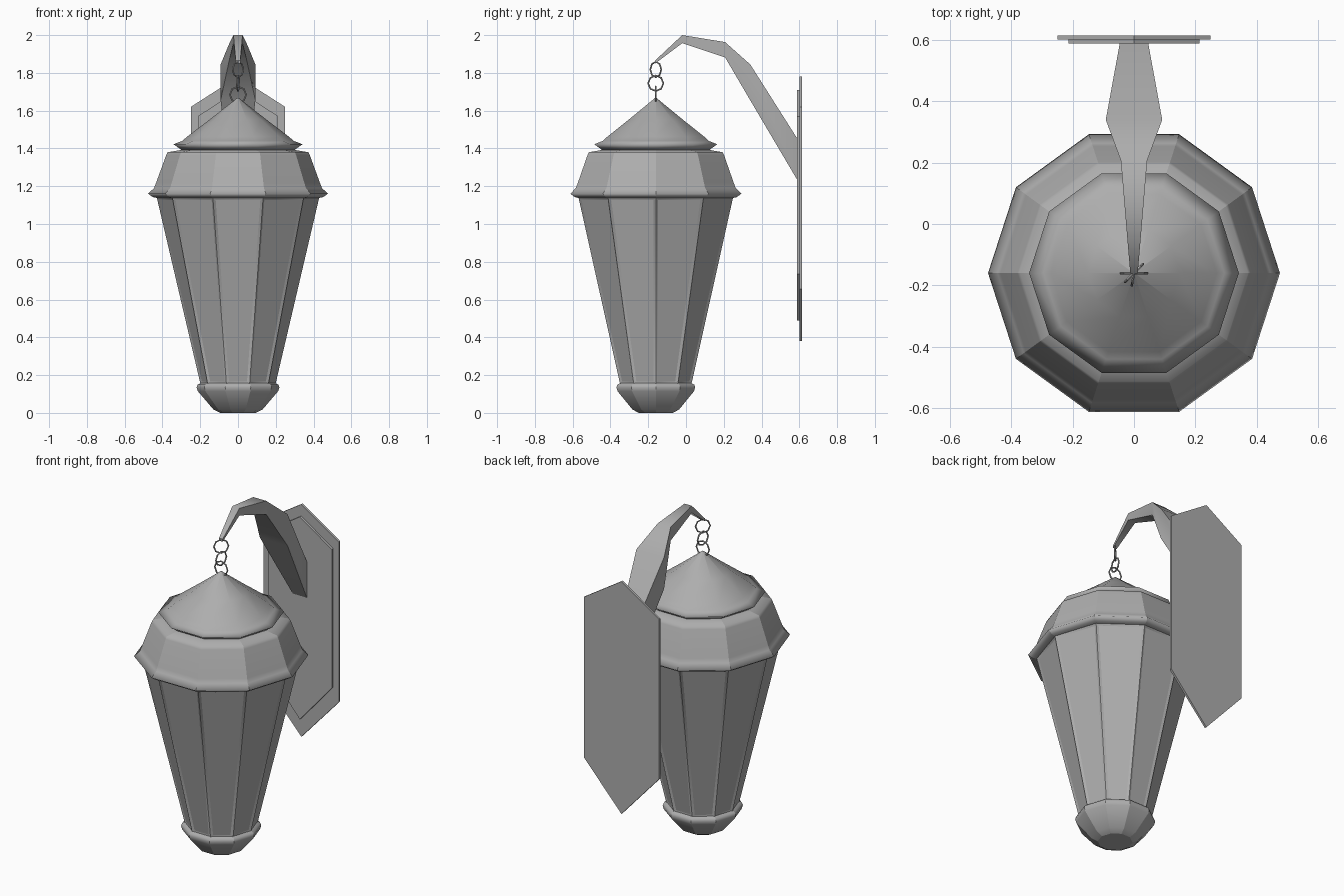
import bpy, bmesh, math

if "Cube" in bpy.data.objects:
    bpy.data.objects.remove(bpy.data.objects["Cube"])

CY = -0.16   # lantern axis in y
N = 10       # lantern sides

# Dark grey metal
metal = bpy.data.materials.new("dark_grey")
metal.diffuse_color = (0.42, 0.42, 0.42, 1)
metal.use_nodes = True
metal.node_tree.nodes["Principled BSDF"].inputs["Base Color"].default_value = metal.diffuse_color


def finish(name, bm, smooth=True):
    bmesh.ops.recalc_face_normals(bm, faces=bm.faces)
    for f in bm.faces:
        f.smooth = smooth
    me = bpy.data.meshes.new(name)
    bm.to_mesh(me)
    bm.free()
    me.materials.append(metal)
    ob = bpy.data.objects.new(name, me)
    bpy.context.collection.objects.link(ob)
    return ob


def loft(bm, rings, sharp=True):
    """Bridge point rings and cap the ends; long edges and caps may be sharp."""
    vs = [[bm.verts.new(p) for p in r] for r in rings]
    n = len(vs[0])
    sides = [bm.faces.new((a[i], a[(i + 1) % n], b[(i + 1) % n], b[i]))
             for a, b in zip(vs, vs[1:]) for i in range(n)]
    caps = [bm.faces.new(vs[0][::-1]), bm.faces.new(vs[-1])]
    for cap in caps:
        for e in cap.edges:
            e.smooth = False
    if sharp:
        for a, b in zip(vs, vs[1:]):
            for p, q in zip(a, b):
                bm.edges.get((p, q)).smooth = False
    return sides


def decagon(r, z):
    return [(r * math.cos(2 * math.pi * i / N), CY + r * math.sin(2 * math.pi * i / N), z)
            for i in range(N)]


def turned(name, profile, sharp=True):
    bm = bmesh.new()
    loft(bm, [decagon(r, z) for r, z in profile], sharp)
    return finish(name, bm)


# Lantern base cup, eaves and conical roof
turned("base_cup", [(0.095, 0), (0.13, 0.018), (0.213, 0.115), (0.219, 0.135),
                    (0.214, 0.15), (0.19, 0.16)])
turned("eaves", [(0.43, 1.138), (0.45, 1.142), (0.476, 1.16), (0.445, 1.19), (0.435, 1.215),
                 (0.38, 1.365), (0.372, 1.38), (0.30, 1.392)])
turned("roof_cone", [(0.29, 1.385), (0.31, 1.40), (0.342, 1.422), (0.295, 1.44),
                     (0.27, 1.462), (0.15, 1.553), (0.003, 1.668)], sharp=False)

# Tapered body with slightly recessed panes
bm = bmesh.new()
panes = loft(bm, [decagon(0.198, 0.15), decagon(0.43, 1.14)])
bmesh.ops.recalc_face_normals(bm, faces=bm.faces)
bmesh.ops.inset_individual(bm, faces=panes, thickness=0.02, depth=-0.006)
finish("lantern_body", bm)

# Chain links, each turned about z
for k, (z, r, turn) in enumerate([(1.685, 0.043, 0), (1.745, 0.041, 80), (1.818, 0.041, 45)]):
    bpy.ops.mesh.primitive_torus_add(major_segments=8, minor_segments=6, major_radius=r,
                                     minor_radius=0.0045, location=(0, CY, z),
                                     rotation=(math.pi / 2, 0, math.radians(turn)))
    bpy.context.object.name = f"chain_link_{k + 1}"
    bpy.context.object.data.materials.append(metal)

# Curved arm: y, top z, bottom z, half width
sections = [(-0.163, 1.866, 1.85, 0.012), (-0.02, 2.0, 1.957, 0.024), (0.207, 1.963, 1.882, 0.043),
            (0.34, 1.845, 1.655, 0.092), (0.597, 1.44, 1.22, 0.045)]
bm = bmesh.new()
loft(bm, [[(-w, y, t), (w, y, t), (w, y, b), (-w, y, b)] for y, t, b, w in sections])
finish("arm", bm)

# Wall plates: half width, top tip, top shoulder, low shoulder, low tip, front y, back y
for name, w, t, ts, ls, l, y0, y1 in [
        ("wall_plate", 0.25, 1.78, 1.62, 0.655, 0.38, 0.602, 0.615),
        ("raised_plate", 0.213, 1.71, 1.57, 0.735, 0.49, 0.588, 0.603)]:
    bm = bmesh.new()
    loft(bm, [[(x, y, z) for x, z in
               [(0, t), (w, ts), (w, ls), (0, l), (-w, ls), (-w, ts)]] for y in (y0, y1)])
    finish(name, bm, smooth=False)
